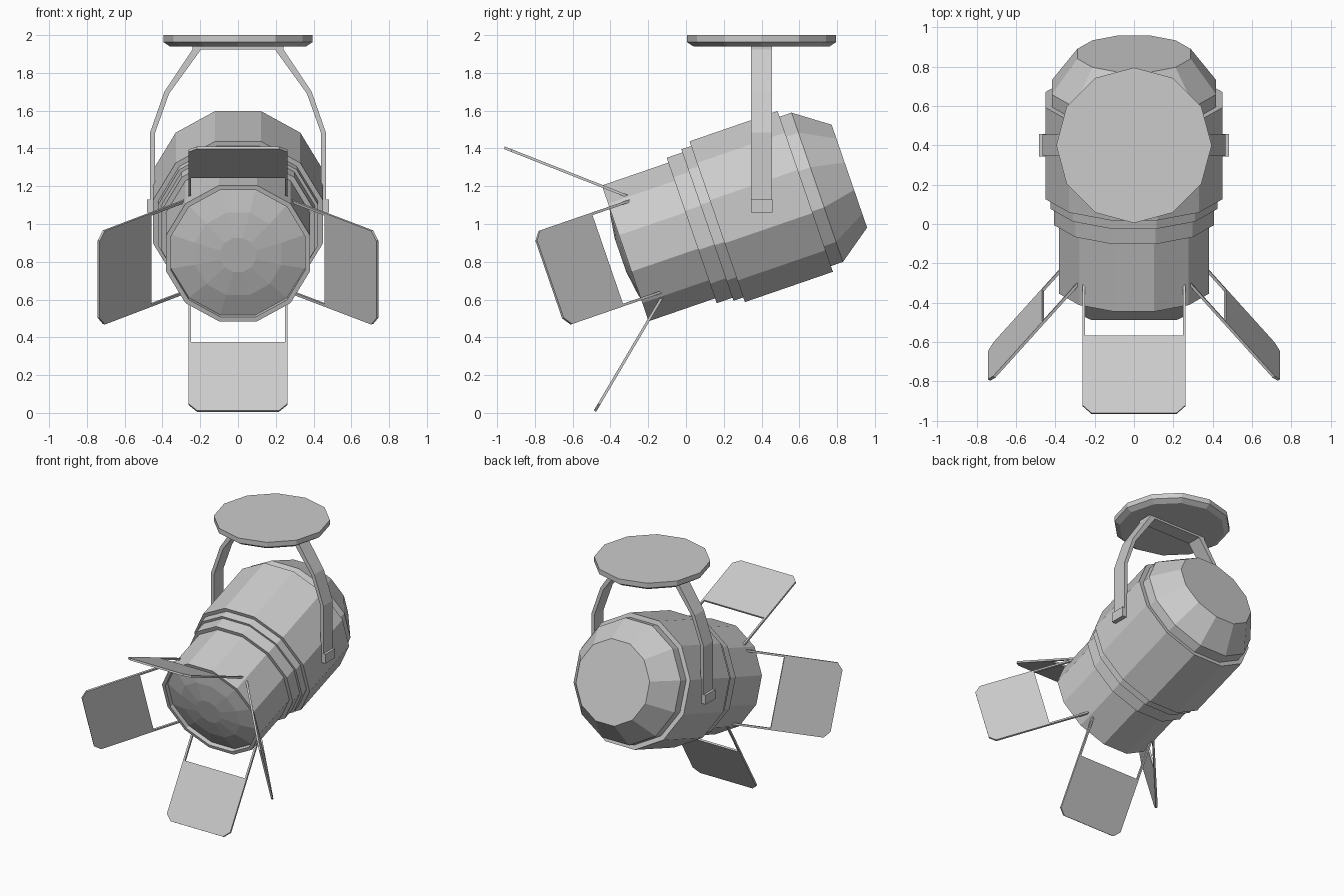
import bpy, bmesh
from math import radians, cos, sin, pi
from mathutils import Matrix

if "Cube" in bpy.data.objects:
    bpy.data.objects.remove(bpy.data.objects["Cube"], do_unlink=True)

grey = bpy.data.materials.new("light grey metal")
grey.use_nodes = True
grey.diffuse_color = (0.6, 0.6, 0.6, 1)
grey.node_tree.nodes["Principled BSDF"].inputs["Base Color"].default_value = (0.6, 0.6, 0.6, 1)

SIDES = 12
FLAT = cos(pi / SIDES)


def finish(name, bm, matrix):
    bmesh.ops.recalc_face_normals(bm, faces=bm.faces)
    mesh = bpy.data.meshes.new(name)
    bm.to_mesh(mesh)
    bm.free()
    mesh.materials.append(grey)
    obj = bpy.data.objects.new(name, mesh)
    obj.matrix_world = matrix
    bpy.context.collection.objects.link(obj)
    return obj


def lathe(name, profile, matrix, phase=0.5):
    """Turn (flat-to-centre radius, position) pairs around local Y, capping both ends."""
    bm = bmesh.new()
    rings = []
    for radius, y in profile:
        r = radius / FLAT
        angles = [(k + phase) * 2 * pi / SIDES for k in range(SIDES)]
        rings.append([bm.verts.new((r * cos(a), y, r * sin(a))) for a in angles])
    for a, b in zip(rings, rings[1:]):
        for k in range(SIDES):
            n = (k + 1) % SIDES
            bm.faces.new((a[k], a[n], b[n], b[k]))
    bm.faces.new(rings[0])
    bm.faces.new(rings[-1])
    return finish(name, bm, matrix)


def prism(name, half, depth, matrix, mirror=True):
    """Extrude an XZ outline along Y; a half outline is mirrored across X."""
    pts = half + [(-x, z) for x, z in reversed(half)] if mirror else half
    bm = bmesh.new()
    face = bm.faces.new([bm.verts.new((x, -depth / 2, z)) for x, z in pts])
    new = bmesh.ops.extrude_face_region(bm, geom=[face])["geom"]
    verts = [v for v in new if isinstance(v, bmesh.types.BMVert)]
    bmesh.ops.translate(bm, verts=verts, vec=(0, depth, 0))
    return finish(name, bm, matrix)


# Lamp frame: local Y runs along the tilted barrel toward the back
lamp = Matrix.Translation((0, 0.014, 0.96)) @ Matrix.Rotation(radians(19), 4, 'X')

# Stepped barrel with recessed front and tapered rear cap
lathe("lamp_housing", [
    (0.355, -0.30), (0.355, -0.355), (0.38, -0.355), (0.38, 0.017),
    (0.407, 0.017), (0.407, 0.105), (0.424, 0.105), (0.424, 0.16),
    (0.45, 0.16), (0.45, 0.653), (0.418, 0.653), (0.418, 0.72),
    (0.288, 0.90)], lamp)

# Domed lens
lathe("lens", [(0.354, -0.31), (0.354, -0.325), (0.23, -0.362), (0.095, -0.382)], lamp)

# Four shutter flaps, each a plate on two thin struts
flap = [(0.248, 0.29), (0.248, 0), (0.262, 0), (0.262, 0.67), (0.217, 0.712)]
for k, side in enumerate(("top", "left", "bottom", "right")):
    place = (lamp @ Matrix.Rotation(k * pi / 2, 4, 'Y')
             @ Matrix.Translation((0, -0.237, 0.275))
             @ Matrix.Rotation(radians(49.5), 4, 'X'))
    prism(side + "_flap", flap, 0.014, place)

# Hanging yoke
yoke_place = Matrix.Translation((0, 0.4, 0))
prism("yoke", [
    (0.195, 1.925), (0.365, 1.69), (0.44, 1.48), (0.44, 1.06), (0.465, 1.06),
    (0.465, 1.485), (0.39, 1.70), (0.24, 1.925), (0.24, 1.945)],
    0.11, yoke_place)

# Pivot pads at the arm ends
for name, s in (("left_pivot_pad", 1), ("right_pivot_pad", -1)):
    pad = [(s * x, z) for x, z in ((0.43, 1.06), (0.483, 1.06), (0.483, 1.13), (0.43, 1.13))]
    prism(name, pad, 0.114, yoke_place, mirror=False)

# Round ceiling plate with bevelled underside
lathe("ceiling_plate", [(0.36 * FLAT, 1.94), (0.395 * FLAT, 1.963), (0.395 * FLAT, 2.0)],
      Matrix.Translation((0, 0.4, 0)) @ Matrix.Rotation(pi / 2, 4, 'X'), phase=0)
